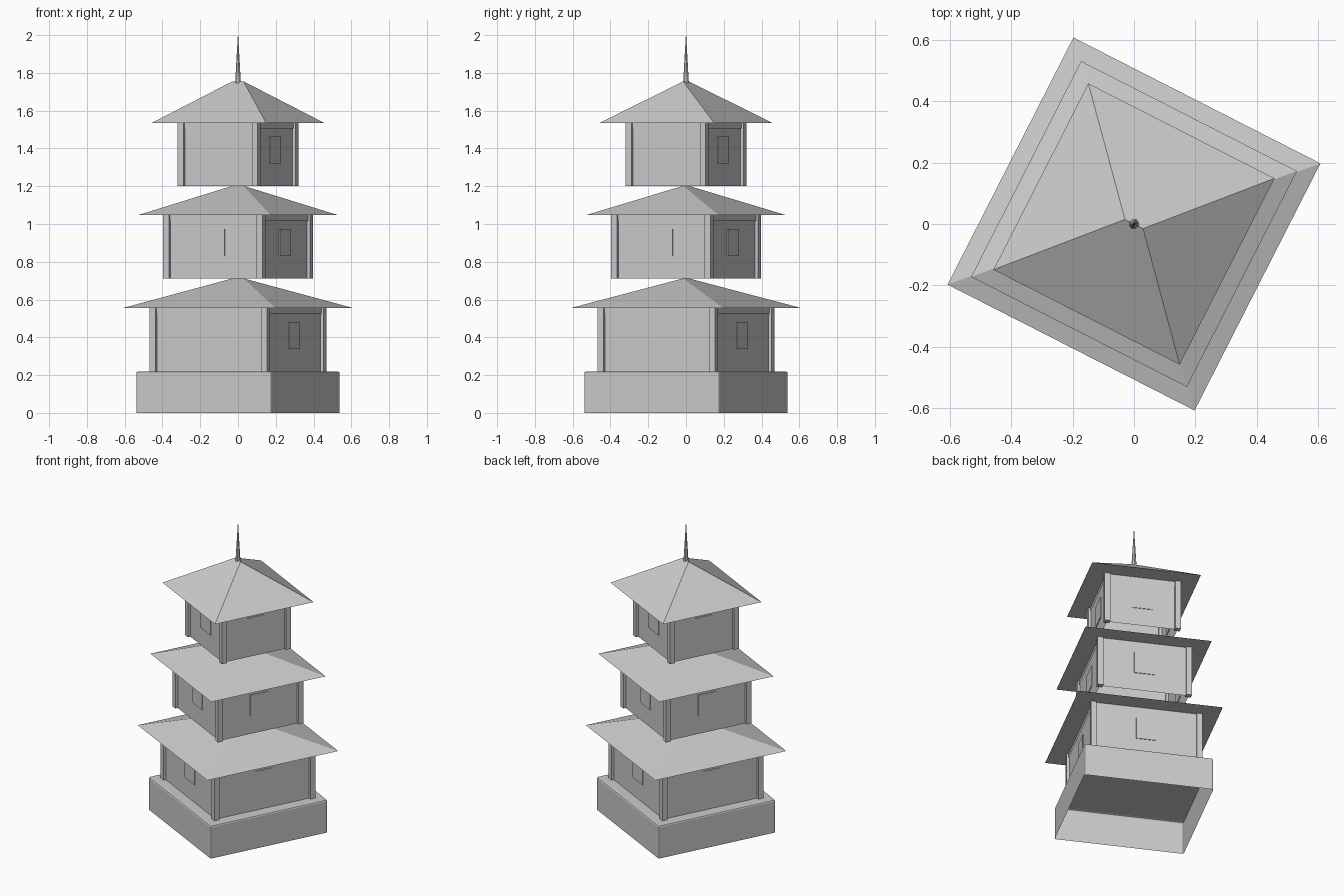
import bpy, bmesh, math
from mathutils import Matrix

if "Cube" in bpy.data.objects:
    bpy.data.objects.remove(bpy.data.objects["Cube"])

TURN = Matrix.Rotation(math.radians(-27), 4, 'Z')   # whole tower is turned


def finish(name, bm):
    bmesh.ops.recalc_face_normals(bm, faces=bm.faces)
    me = bpy.data.meshes.new(name)
    bm.to_mesh(me)
    bm.free()
    ob = bpy.data.objects.new(name, me)
    ob.matrix_world = TURN
    bpy.context.collection.objects.link(ob)
    return ob


def add_box(bm, x0, x1, y0, y1, z0, z1):
    m = Matrix.Translation(((x0 + x1) / 2, (y0 + y1) / 2, (z0 + z1) / 2))
    m = m @ Matrix.Diagonal((x1 - x0, y1 - y0, z1 - z0, 1))
    return bmesh.ops.create_cube(bm, size=1, matrix=m)['verts']


def drop_faces(bm, z):
    faces = [f for f in bm.faces
             if all(abs(v.co.z - z) < 1e-4 for v in f.verts)]
    bmesh.ops.delete(bm, geom=faces, context='FACES')


# Base plinth: bevelled shell, open underneath
bm = bmesh.new()
add_box(bm, -.403, .403, -.403, .403, 0, .22)
edges = [e for e in bm.edges if max(v.co.z for v in e.verts) > .1]
bmesh.ops.bevel(bm, geom=edges, offset=.01, segments=2, profile=.5, affect='EDGES')
drop_faces(bm, 0)
finish("base_plinth", bm)

P = .0175       # half width of a post
RIDGE = .033    # half length of a roof ridge


def storey(label, c, z0, z1, eave, z_top):
    # Walls, open underneath
    bm = bmesh.new()
    add_box(bm, -c, c, -c, c, z0, z1)
    drop_faces(bm, z0)
    drop_faces(bm, z1)
    finish(label + "_walls", bm)

    # Beam band below the eaves
    bm = bmesh.new()
    b = c + .006
    add_box(bm, -b, b, -b, b, z1 - .03, z1)
    drop_faces(bm, z1)
    drop_faces(bm, z1 - .03)
    finish(label + "_beams", bm)

    # Corner posts
    bm = bmesh.new()
    for sx in (-1, 1):
        for sy in (-1, 1):
            add_box(bm, sx * c - P, sx * c + P, sy * c - P, sy * c + P, z0, z1)
    finish(label + "_posts", bm)

    # Window panel on each side
    bm = bmesh.new()
    for i in range(4):
        vs = add_box(bm, -.063, .063, -c - .004, -c + .004, z0 + .119, z0 + .262)
        bmesh.ops.rotate(bm, verts=vs, matrix=Matrix.Rotation(i * math.pi / 2, 3, 'Z'))
    finish(label + "_windows", bm)

    # Hip roof with a short ridge
    bm = bmesh.new()
    e = [bm.verts.new((x * eave, y * eave, z1))
         for x, y in ((-1, -1), (1, -1), (1, 1), (-1, 1))]
    l, r = [bm.verts.new((x, 0, z_top)) for x in (-RIDGE, RIDGE)]
    for f in (e[::-1], (e[0], e[1], r, l), (e[1], e[2], r),
              (e[2], e[3], l, r), (e[3], e[0], l)):
        bm.faces.new(f)
    finish(label + "_roof", bm)


storey("lower", .331, .22, .556, .451, .712)
storey("middle", .277, .712, .1 + .947, .394, 1.202)
storey("upper", .2205, 1.202, 1.535, .340, 1.755)

# Spire
bm = bmesh.new()
bmesh.ops.create_cone(bm, cap_ends=True, segments=8, radius1=.016, radius2=.001,
                      depth=.255, matrix=Matrix.Translation((0, 0, 1.8725)))
finish("spire", bm)
